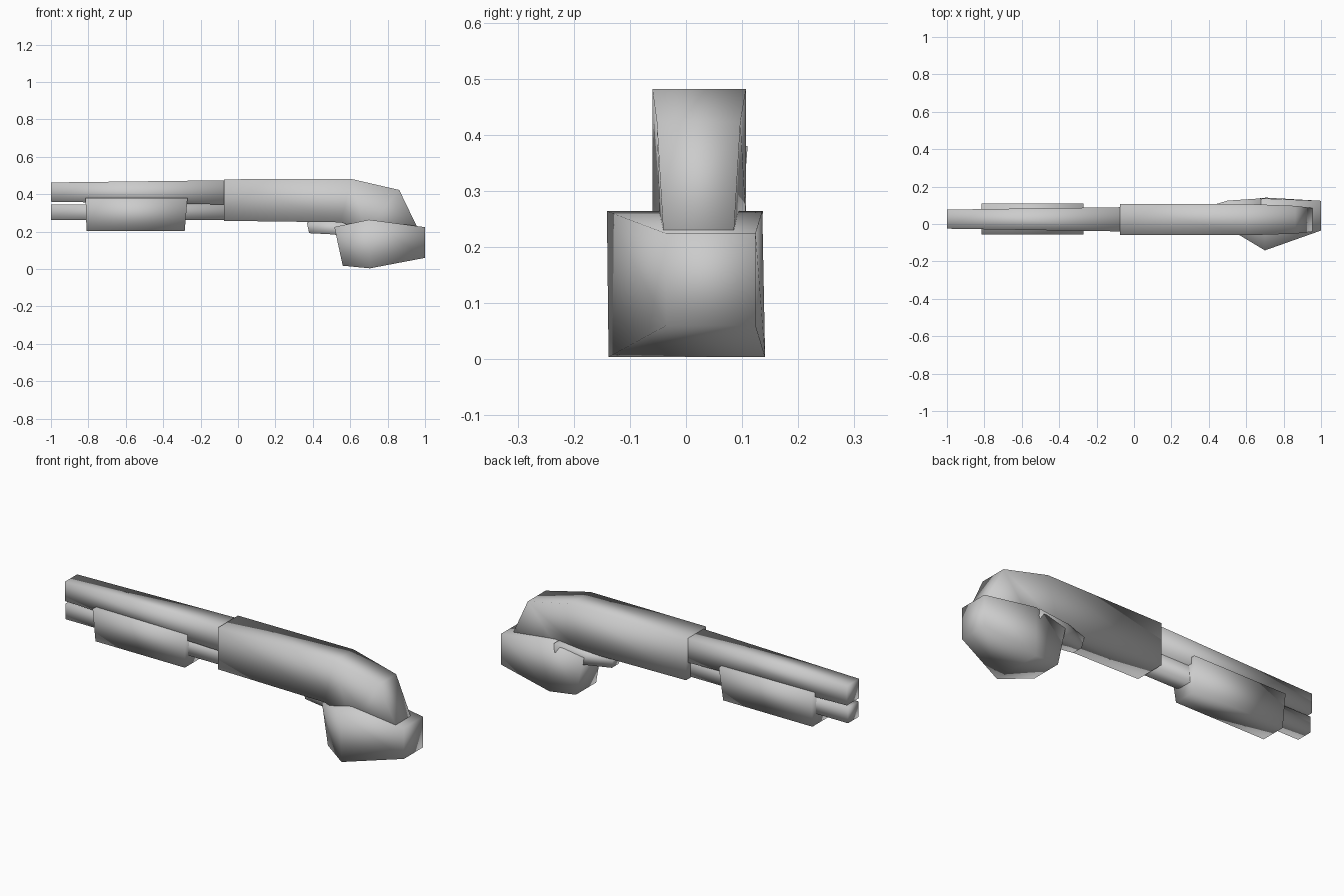
import bpy, bmesh

if "Cube" in bpy.data.objects:
    bpy.data.objects.remove(bpy.data.objects["Cube"])


def loft(name, sections):
    """Skin a chain of four-cornered sections; each is a list of 4 (x, y, z)."""
    bm = bmesh.new()
    rings = [[bm.verts.new(p) for p in s] for s in sections]
    for a, b in zip(rings, rings[1:]):
        for i in range(4):
            j = (i + 1) % 4
            bm.faces.new((a[i], a[j], b[j], b[i]))
    bm.faces.new(rings[0][::-1])
    bm.faces.new(rings[-1])
    bmesh.ops.recalc_face_normals(bm, faces=bm.faces)
    me = bpy.data.meshes.new(name)
    bm.to_mesh(me)
    bm.free()
    me.polygons.foreach_set("use_smooth", [True] * len(me.polygons))
    ob = bpy.data.objects.new(name, me)
    bpy.context.collection.objects.link(ob)
    return ob


def rect(bottom, top, yb, yt=None):
    """Section from bottom (x, z) to top (x, z), with y ranges at each."""
    yt = yt or yb
    return [(bottom[0], yb[0], bottom[1]), (bottom[0], yb[1], bottom[1]),
            (top[0], yt[1], top[1]), (top[0], yt[0], top[1])]


# Barrel and magazine tube
loft("barrel", [rect((-1, .36), (-1, .463), (-.025, .077)),
                rect((-.05, .345), (-.05, .475), (-.04, .09))])
loft("magazine_tube", [rect((-1, .262), (-1, .345), (-.02, .068)),
                       rect((-.05, .262), (-.05, .345), (-.02, .068))])

# Sliding fore-end, narrower underneath
loft("fore_end", [rect((-.81, .203), (-.815, .38), (-.04, .095), (-.057, .11)),
                  rect((-.285, .203), (-.27, .38), (-.04, .095), (-.057, .11))])

# Receiver bending down into the grip
loft("receiver_grip", [rect((-.075, .258), (-.075, .48), (-.06, .107)),
                       rect((.55, .25), (.605, .482), (-.06, .107)),
                       rect((.68, .2), (.862, .423), (-.045, .09), (-.052, .097)),
                       rect((.72, .13), (.96, .22), (-.04, .085))])

# Blocky hand around the grip
loft("hand", [rect((.56, .018), (.515, .225), (-.045, .125), (-.03, .125)),
              rect((.705, .004), (.7, .264), (-.138, .141), (-.141, .136)),
              rect((1, .06), (1, .224), (-.035, .124))])

# Trigger finger
loft("trigger_finger", [rect((.38, .192), (.368, .25), (.02, .08), (.025, .085)),
                        rect((.515, .185), (.5, .255), (.005, .115), (.01, .125)),
                        rect((.68, .12), (.68, .264), (0, .13), (0, .137))])
